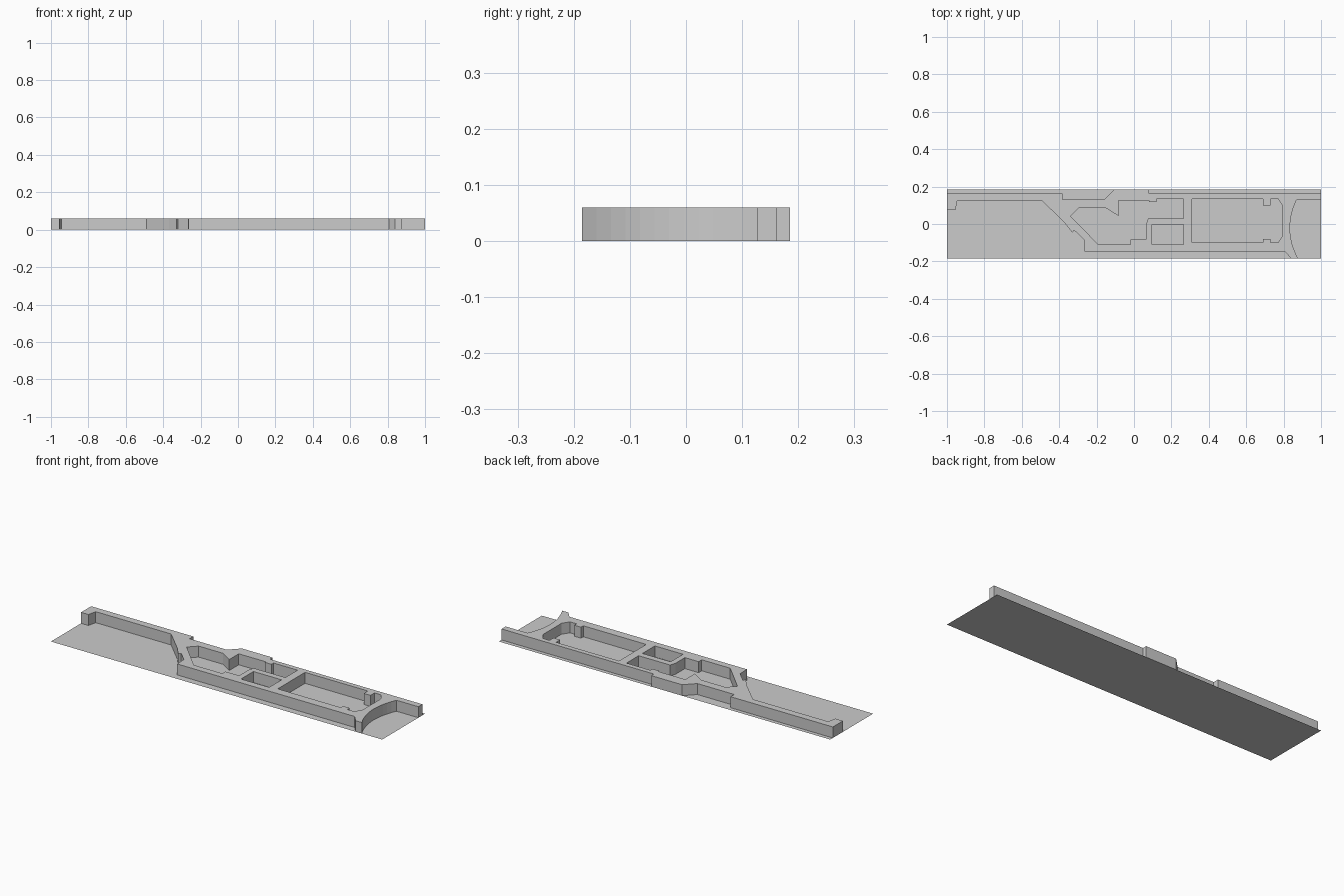
import bpy, bmesh
from mathutils import Vector
from mathutils.geometry import tessellate_polygon

if "Cube" in bpy.data.objects:
    bpy.data.objects.remove(bpy.data.objects["Cube"])

HEIGHT = 0.06


def arc(p0, mid, p1, n=12):
    """Smooth bend from p0 to p1 passing through mid."""
    c = [2 * mid[i] - 0.5 * (p0[i] + p1[i]) for i in (0, 1)]
    return [tuple((1 - t) ** 2 * p0[i] + 2 * t * (1 - t) * c[i] + t * t * p1[i] for i in (0, 1))
            for t in (k / n for k in range(n + 1))]


def make_object(name, bm):
    bmesh.ops.recalc_face_normals(bm, faces=bm.faces[:])
    me = bpy.data.meshes.new(name)
    bm.to_mesh(me)
    bm.free()
    ob = bpy.data.objects.new(name, me)
    bpy.context.collection.objects.link(ob)
    return ob


def wall_block(name, loops):
    """Outline with room-shaped holes, raised to wall height and capped on top."""
    bm = bmesh.new()
    tops = []
    for loop in loops:
        low = [bm.verts.new((x, y, 0)) for x, y in loop]
        high = [bm.verts.new((x, y, HEIGHT)) for x, y in loop]
        for i in range(len(loop)):
            j = (i + 1) % len(loop)
            bm.faces.new((low[i], low[j], high[j], high[i]))
        tops += high
    for tri in tessellate_polygon([[Vector((x, y, 0)) for x, y in lp] for lp in loops]):
        bm.faces.new([tops[i] for i in tri])
    # merge the cap triangles into larger flat faces
    bmesh.ops.dissolve_limit(bm, angle_limit=0.001, verts=bm.verts[:], edges=bm.edges[:])
    return make_object(name, bm)


# Floor sheet
bm = bmesh.new()
bm.faces.new([bm.verts.new(p) for p in
              ((-1, -.185, 0), (1, -.185, 0), (1, .185, 0), (-1, .185, 0))])
make_object("floor", bm)

# Outer contour: left arm, diagonal, front wall, curved right end, back wall
outer = [(-1, .075), (-.955, .075), (-.945, .123), (-.49, .123), (-.37, .005),
         (-.33, -.045), (-.32, -.033), (-.267, -.085), (-.265, -.147),
         (.807, -.147), (.84, -.185)]
outer += arc((.877, -.185), (.834, -.03), (.868, .127))
outer += [(1, .127), (1, .162), (.08, .162), (.08, .185), (-.105, .185),
          (-.16, .13), (-.383, .13), (-.383, .162), (-1, .162)]

# Entry hall with the two alcoves
hall = [(-.34, .042), (-.297, .085), (-.15, .085), (-.083, .043), (-.083, .125),
        (.08, .125), (.08, .117), (.12, .117), (.12, .135), (.265, .135),
        (.265, .03), (.075, .03), (.065, -.003), (.065, -.083), (-.018, -.083),
        (-.018, -.11), (-.19, -.11)]

# Small closed room
small_room = [(.095, -.11), (.265, -.11), (.265, -.003), (.095, -.003)]

# Large room with two pillars and chamfered corners
large_room = [(.31, .135), (.31, -.1), (.69, -.1), (.69, -.08), (.73, -.08),
              (.73, -.1), (.77, -.1), (.795, -.062), (.795, .095), (.77, .135),
              (.73, .135), (.73, .1), (.69, .1), (.69, .135)]

wall_block("walls", [outer, hall, small_room, large_room])
